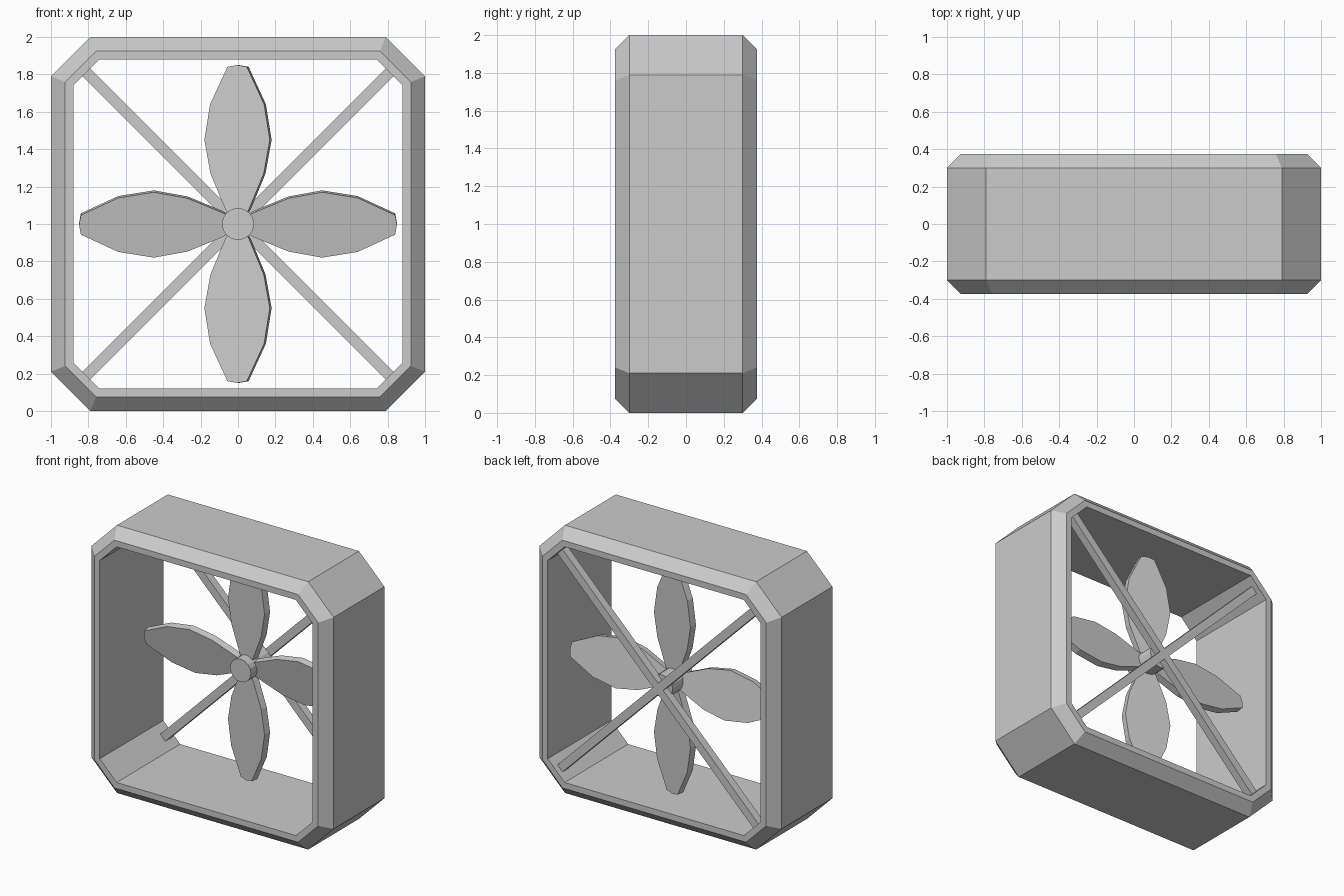
import bpy, bmesh
from math import radians, tan, pi
from mathutils import Matrix, Vector

if "Cube" in bpy.data.objects:
    bpy.data.objects.remove(bpy.data.objects["Cube"])


def finish(name, bm):
    bmesh.ops.recalc_face_normals(bm, faces=bm.faces)
    me = bpy.data.meshes.new(name)
    bm.to_mesh(me)
    bm.free()
    ob = bpy.data.objects.new(name, me)
    ob.location.z = 1
    bpy.context.collection.objects.link(ob)
    return ob


def octagon(r):
    c = 0.79 - (1 - r) * tan(pi / 8)
    return [(c, r), (r, c), (r, -c), (c, -r), (-c, -r), (-r, -c), (-r, c), (-c, r)]


# Housing: chamfered profile swept around a corner-cut square
bm = bmesh.new()
profile = [(1, -0.3), (0.925, -0.375), (0.88, -0.375),
           (0.88, 0.375), (0.925, 0.375), (1, 0.3)]
rings = [[bm.verts.new((x, y, z)) for x, z in octagon(r)] for r, y in profile]
for i, a in enumerate(rings):
    b = rings[(i + 1) % len(rings)]
    for j in range(8):
        k = (j + 1) % 8
        bm.faces.new((a[j], a[k], b[k], b[j]))
finish("housing", bm)

# Rear diagonal struts
for name, angle in (("strut_rising", -45), ("strut_falling", 45)):
    bm = bmesh.new()
    bmesh.ops.create_cube(bm, size=1, matrix=Matrix.Translation((0, 0.3, 0))
                          @ Matrix.Rotation(radians(angle), 4, 'Y')
                          @ Matrix.Diagonal((2.32, 0.06, 0.06, 1)))
    finish(name, bm)

# Hub running back to the struts
bm = bmesh.new()
bmesh.ops.create_cone(bm, cap_ends=True, segments=16, radius1=0.086, radius2=0.086,
                      depth=0.25, matrix=Matrix.Translation((0, 0.155, 0))
                      @ Matrix.Rotation(pi / 2, 4, 'X'))
finish("hub", bm)

# Blades: pitched flat leaf shapes, opposite ones mirrored
half = [(0.04, 0.04), (0.065, 0.08), (0.145, 0.27), (0.178, 0.45),
        (0.147, 0.64), (0.053, 0.84)]
outline = half + [(0, 0.85)] + [(-x, z) for x, z in reversed(half)]
thick = 0.052
for pair, turn in (("vertical", 0), ("horizontal", -90)):
    for side, sign in (("a", 1), ("b", -1)):
        bm = bmesh.new()
        face = bm.faces.new([bm.verts.new((x, -thick / 2, z * sign)) for x, z in outline])
        new = bmesh.ops.extrude_face_region(bm, geom=[face])["geom"]
        bmesh.ops.translate(bm, vec=Vector((0, thick, 0)),
                            verts=[v for v in new if isinstance(v, bmesh.types.BMVert)])
        bm.transform(Matrix.Translation((0, 0.13, 0))
                     @ Matrix.Rotation(radians(turn), 4, 'Y')
                     @ Matrix.Rotation(radians(-11), 4, 'Z'))
        # keep both caps after extruding
        bm.edges.ensure_lookup_table()
        holes = [e for e in bm.edges if e.is_boundary]
        if holes:
            bmesh.ops.holes_fill(bm, edges=holes, sides=0)
        finish(f"blade_{pair}_{side}", bm)
